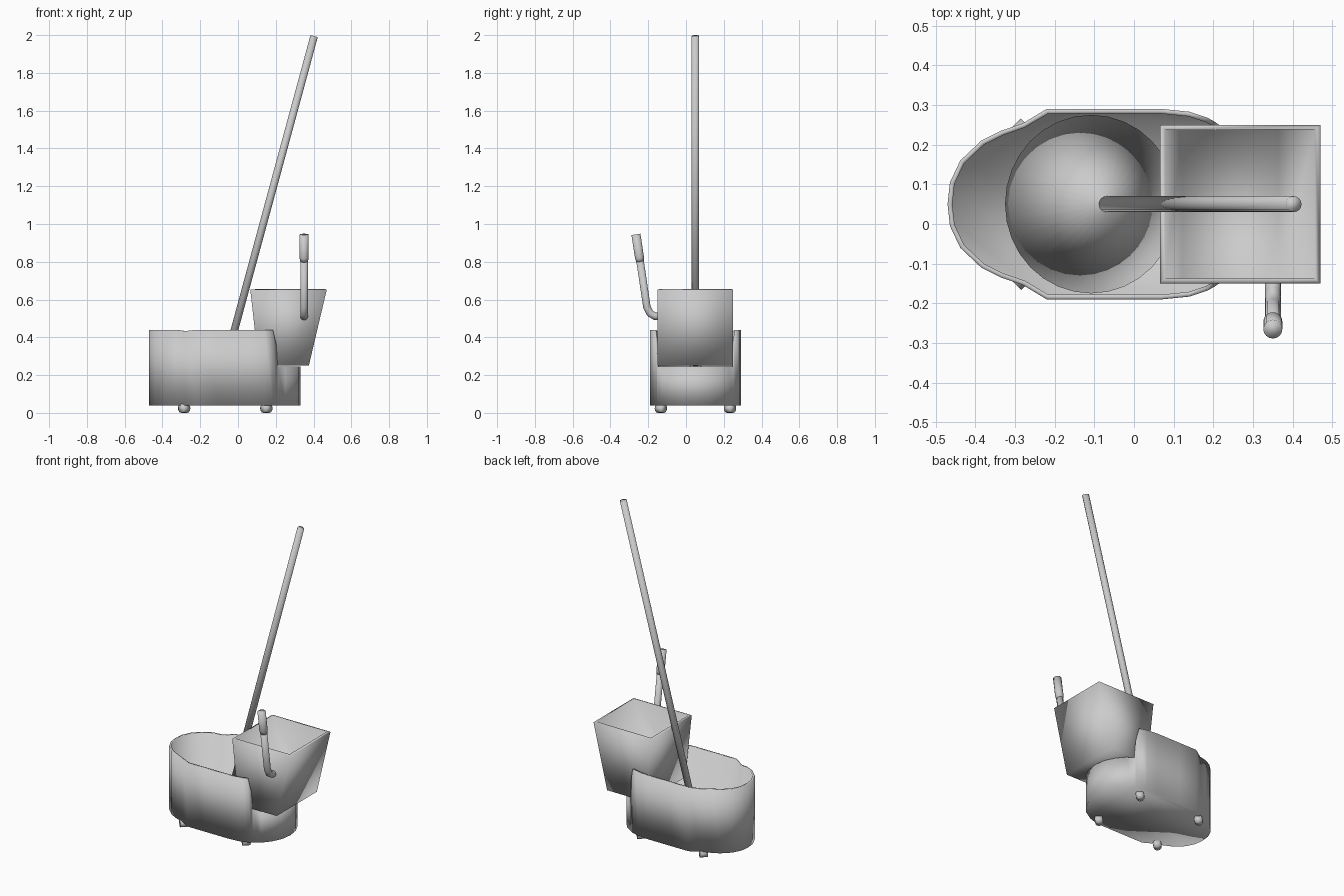
import bpy, bmesh, math
from mathutils import Vector

if "Cube" in bpy.data.objects:
    bpy.data.objects.remove(bpy.data.objects["Cube"])

CY = 0.05  # centre line of the bucket, mop and wringer


def make(name, verts, faces, wall=0.0):
    """Mesh object, shaded smooth all over, with an optional inward wall."""
    me = bpy.data.meshes.new(name)
    me.from_pydata(verts, [], faces)
    bm = bmesh.new()
    bm.from_mesh(me)
    bmesh.ops.recalc_face_normals(bm, faces=bm.faces)
    bm.to_mesh(me)
    bm.free()
    me.shade_smooth()
    ob = bpy.data.objects.new(name, me)
    bpy.context.collection.objects.link(ob)
    if wall:
        mod = ob.modifiers.new("wall", 'SOLIDIFY')
        mod.thickness = wall
        mod.offset = -1
        mod.use_even_offset = True
    return ob


def tube(name, path, radii, sides=16):
    """Capped round tube through the path points, one radius per point."""
    pts = [Vector(p) for p in path]
    verts, faces = [], []
    for i, p in enumerate(pts):
        a, b = pts[max(i - 1, 0)], pts[min(i + 1, len(pts) - 1)]
        d = ((b - p).normalized() + (p - a).normalized()).normalized()
        u = Vector((0.0, 1.0, 0.0)) if abs(d.y) < 0.01 else Vector((1.0, 0.0, 0.0))
        u = (u - d * u.dot(d)).normalized()
        v = d.cross(u)
        for k in range(sides):
            t = 2 * math.pi * k / sides
            verts.append(p + (u * math.cos(t) + v * math.sin(t)) * radii[i])
    for i in range(len(pts) - 1):
        for k in range(sides):
            n = (k + 1) % sides
            faces.append((i * sides + k, i * sides + n,
                          (i + 1) * sides + n, (i + 1) * sides + k))
    faces.append(tuple(range(sides)))
    faces.append(tuple(range((len(pts) - 1) * sides, len(pts) * sides)))
    return make(name, verts, faces)


# Bucket: half outline (x, half width, rim height), mirrored across y
half = [(-0.47, 0, 0.44), (-0.464, 0.055, 0.44), (-0.438, 0.11, 0.44),
        (-0.385, 0.16, 0.44), (-0.335, 0.185, 0.44), (-0.28, 0.204, 0.433),
        (-0.22, 0.24, 0.44), (-0.1, 0.24, 0.44), (0.07, 0.24, 0.44),
        (0.14, 0.233, 0.44), (0.185, 0.218, 0.44), (0.203, 0.208, 0.36),
        (0.21, 0.203, 0.245), (0.25, 0.178, 0.245), (0.29, 0.13, 0.245),
        (0.32, 0.07, 0.245), (0.33, 0, 0.245)]
ring = half + [(x, -w, h) for x, w, h in half[-2:0:-1]]
n = len(ring)
verts = [(x, CY + w, 0.04) for x, w, h in ring] + [(x, CY + w, h) for x, w, h in ring]
faces = [(i, (i + 1) % n, n + (i + 1) % n, n + i) for i in range(n)]
faces.append(tuple(range(n)))
make("bucket", verts, faces, wall=0.012)

# Wringer: open tapered box hooked over the bucket end
y0, y1 = CY - 0.2, CY + 0.2
verts = [(x, y, 0.25) for x, y in ((0.11, y0), (0.375, y0), (0.375, y1), (0.11, y1))]
verts += [(x, y, 0.653) for x, y in ((0.065, y0), (0.47, y0), (0.47, y1), (0.065, y1))]
faces = [(i, (i + 1) % 4, 4 + (i + 1) % 4, 4 + i) for i in range(4)] + [(0, 1, 2, 3)]
make("wringer", verts, faces, wall=0.013)

# Wringer lever with a thicker grip
tube("wringer_lever",
     [(0.35, -0.14, 0.51), (0.35, -0.165, 0.512), (0.35, -0.19, 0.527),
      (0.35, -0.207, 0.56), (0.35, -0.244, 0.81)], [0.02] * 5)
tube("lever_grip", [(0.35, -0.243, 0.80), (0.35, -0.246, 0.82), (0.35, -0.265, 0.945)],
     [0.02, 0.024, 0.024])

# Mop: leaning pole and conical head sharing one axis
base = Vector((-0.108, CY, 0.11))
top = Vector((0.403, CY, 1.995))
axis = (top - base).normalized()
tube("mop_pole", [base + axis * 0.1, top], [0.02, 0.02])
tube("mop_head", [base, base + axis * 0.15], [0.225, 0.018], sides=32)

# Casters: short wheel drum and stem under each corner
for i, x in enumerate((-0.285, 0.15)):
    for j, s in enumerate((-1, 1)):
        y = CY + s * 0.183
        tube(f"caster_wheel_{i}{j}", [(x - 0.016, y - 0.016, 0.024), (x + 0.016, y + 0.016, 0.024)],
             [0.024, 0.024], sides=12)
        tube(f"caster_stem_{i}{j}", [(x, y, 0.024), (x, y, 0.048)], [0.018, 0.018], sides=10)
